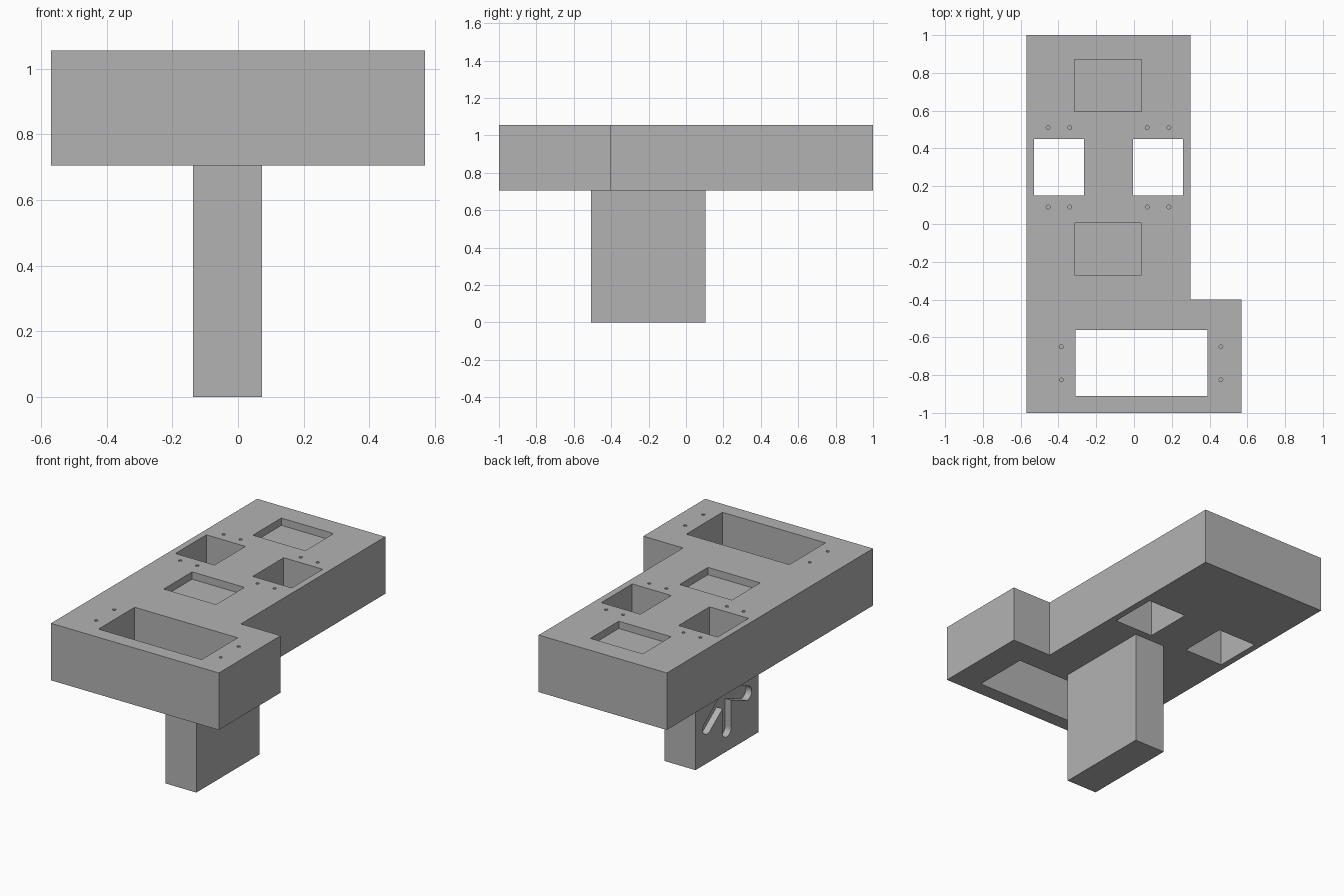
import bpy
import bmesh
import math
from mathutils import Matrix, Vector

if "Cube" in bpy.data.objects:
    bpy.data.objects.remove(bpy.data.objects["Cube"], do_unlink=True)

grey = bpy.data.materials.new("plain grey")
grey.use_nodes = True
grey.diffuse_color = (0.45, 0.45, 0.45, 1)
grey.node_tree.nodes["Principled BSDF"].inputs["Base Color"].default_value = grey.diffuse_color

BOTTOM, TOP = 0.705, 1.055


def prism(name, outline, direction):
    """Extrude a flat outline of 3D points along a direction."""
    bm = bmesh.new()
    face = bm.faces.new([bm.verts.new(p) for p in outline])
    new = bmesh.ops.extrude_face_region(bm, geom=[face])["geom"]
    bmesh.ops.translate(bm, vec=direction, verts=[v for v in new if isinstance(v, bmesh.types.BMVert)])
    bmesh.ops.recalc_face_normals(bm, faces=bm.faces)
    mesh = bpy.data.meshes.new(name)
    bm.to_mesh(mesh)
    bm.free()
    obj = bpy.data.objects.new(name, mesh)
    bpy.context.collection.objects.link(obj)
    mesh.materials.append(grey)
    return obj


def upright(name, points, z0, z1):
    return prism(name, [(x, y, z0) for x, y in points], (0, 0, z1 - z0))


def rectangle(x0, x1, y0, y1):
    return [(x0, y0), (x1, y0), (x1, y1), (x0, y1)]


def circle(cx, cy, r, n=16):
    return [(cx + r * math.cos(math.tau * i / n), cy + r * math.sin(math.tau * i / n)) for i in range(n)]


def capsule(a, b, r, n=10):
    """Rounded slot outline between two points."""
    a, b = Vector(a), Vector(b)
    heading = math.atan2(b.y - a.y, b.x - a.x)
    points = []
    for centre, start in ((b, heading - math.pi / 2), (a, heading + math.pi / 2)):
        for i in range(n + 1):
            t = start + math.pi * i / n
            points.append((centre.x + r * math.cos(t), centre.y + r * math.sin(t)))
    return points


def cut(body, cutter):
    cutter.hide_render = True
    mod = body.modifiers.new("cut", "BOOLEAN")
    mod.operation = "DIFFERENCE"
    mod.solver = "EXACT"
    mod.object = cutter
    bpy.context.view_layer.objects.active = body
    bpy.ops.object.modifier_apply(modifier=mod.name)
    bpy.data.objects.remove(cutter, do_unlink=True)


# L-shaped head plate
plate = upright("head_plate", [(-0.57, -1), (0.57, -1), (0.57, -0.4), (0.3, -0.4), (0.3, 1), (-0.57, 1)],
                BOTTOM, TOP)

# Through windows
for window in ((-0.53, -0.265, 0.15, 0.45), (-0.005, 0.26, 0.15, 0.45), (-0.31, 0.39, -0.91, -0.56)):
    cut(plate, upright("window_cutter", rectangle(*window), BOTTOM - 0.1, TOP + 0.1))

# Shallow pockets
for y0, y1 in ((0.595, 0.87), (-0.27, 0.005)):
    cut(plate, upright("pocket_cutter", rectangle(-0.315, 0.04, y0, y1), TOP - 0.045, TOP + 0.1))

# Blind screw holes
holes = [(x, y) for x in (-0.455, -0.34, 0.07, 0.185) for y in (0.09, 0.51)]
holes += [(x, y) for x in (-0.385, 0.46) for y in (-0.65, -0.825)]
for x, y in holes:
    cut(plate, upright("hole_cutter", circle(x, y, 0.01), TOP - 0.1, TOP + 0.1))

# Handle post with a branching rounded groove on its -x side
post = upright("handle_post", rectangle(-0.137, 0.073, -0.508, 0.103), 0, BOTTOM)
hub = (-0.2, 0.36)
for end in ((-0.01, 0.22), (-0.2, 0.13), (-0.4, 0.28)):
    slot = capsule(hub, end, 0.042)
    cut(post, prism("groove_cutter", [(-0.097, y, z) for y, z in slot], (-0.1, 0, 0)))

for obj in (plate, post):
    for face in obj.data.polygons:
        face.use_smooth = False
